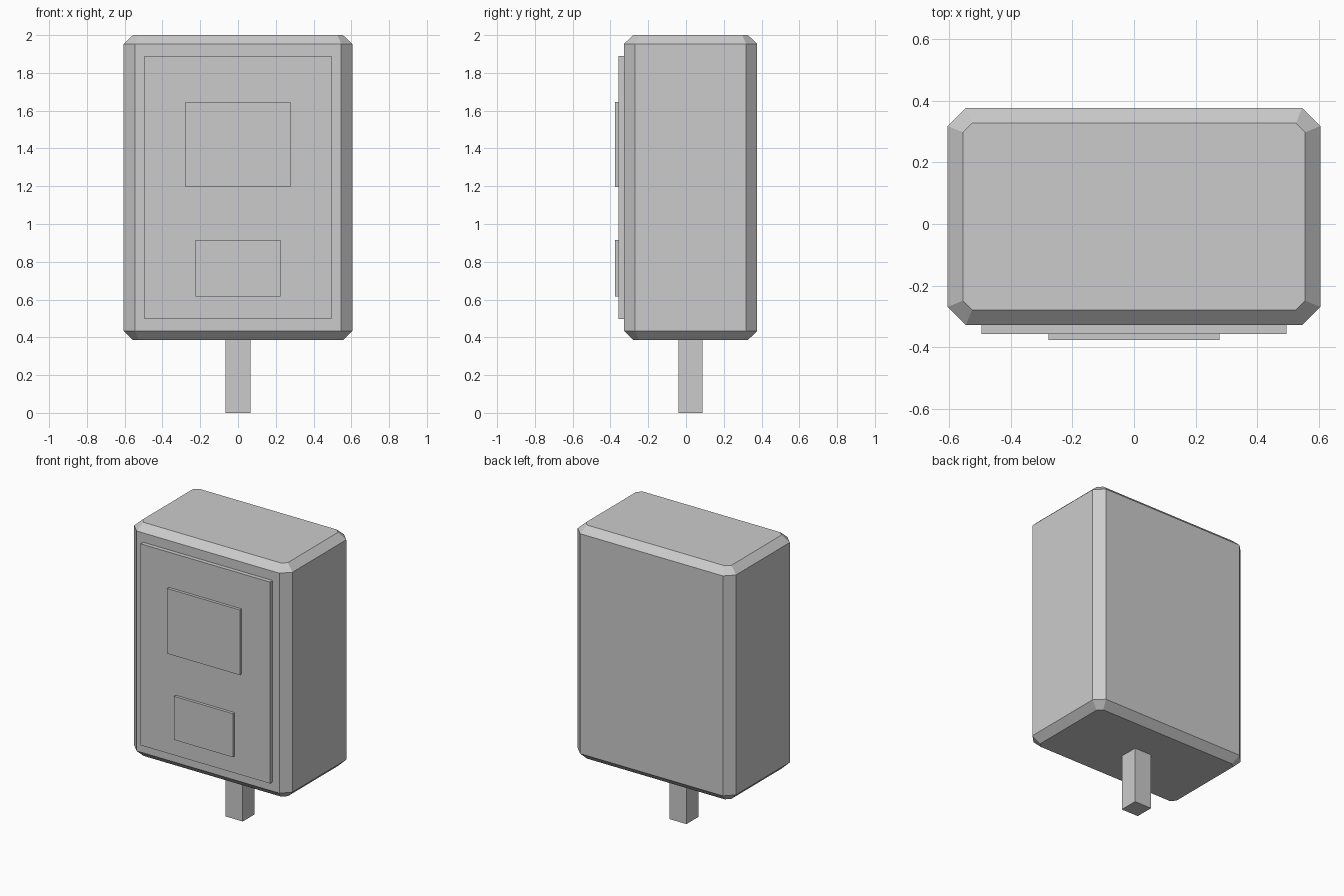
import bpy, bmesh

if "Cube" in bpy.data.objects:
    bpy.data.objects.remove(bpy.data.objects["Cube"])

grey = bpy.data.materials.new("plain grey")
grey.diffuse_color = (0.6, 0.6, 0.6, 1)
grey.use_nodes = True
grey.node_tree.nodes["Principled BSDF"].inputs["Base Color"].default_value = grey.diffuse_color


def finish(name, bm):
    bmesh.ops.recalc_face_normals(bm, faces=bm.faces)
    mesh = bpy.data.meshes.new(name)
    bm.to_mesh(mesh)
    bm.free()
    mesh.materials.append(grey)
    obj = bpy.data.objects.new(name, mesh)
    bpy.context.collection.objects.link(obj)
    return obj


def box(name, half_x, y0, y1, z0, z1):
    bm = bmesh.new()
    bmesh.ops.create_cube(bm, size=1)
    for v in bm.verts:
        v.co.x *= 2 * half_x
        v.co.y = y1 if v.co.y > 0 else y0
        v.co.z = z1 if v.co.z > 0 else z0
    return finish(name, bm)


def octagon(bm, hx, hy, cut, cy, z):
    """Rectangle with clipped corners, as a ring of vertices."""
    pts = [(hx - cut, -hy), (hx, cut - hy), (hx, hy - cut), (hx - cut, hy),
           (cut - hx, hy), (-hx, hy - cut), (-hx, cut - hy), (cut - hx, -hy)]
    return [bm.verts.new((x, y + cy, z)) for x, y in pts]


# Cabinet: octagonal rings with chamfered top and bottom rims
HX, HY, CY = 0.605, 0.3525, 0.0245
bm = bmesh.new()
rings = [octagon(bm, HX - inset, HY - inset, cut, CY, z)
         for inset, cut, z in ((0.049, 0.03, 0.386), (0, 0.059, 0.434),
                               (0, 0.059, 1.954), (0.049, 0.03, 2.0))]
for low, high in zip(rings, rings[1:]):
    for i in range(8):
        j = (i + 1) % 8
        bm.faces.new((low[i], low[j], high[j], high[i]))
bm.faces.new(rings[0])
bm.faces.new(rings[-1])
finish("cabinet", bm)

# Front door with two raised plates
box("door_panel", 0.495, -0.357, -0.30, 0.498, 1.89)
box("upper_plate", 0.278, -0.377, -0.345, 1.197, 1.647)
box("lower_plate", 0.225, -0.377, -0.345, 0.615, 0.916)

# Square mounting post
box("post", 0.065, -0.041, 0.088, 0.0, 0.40)
